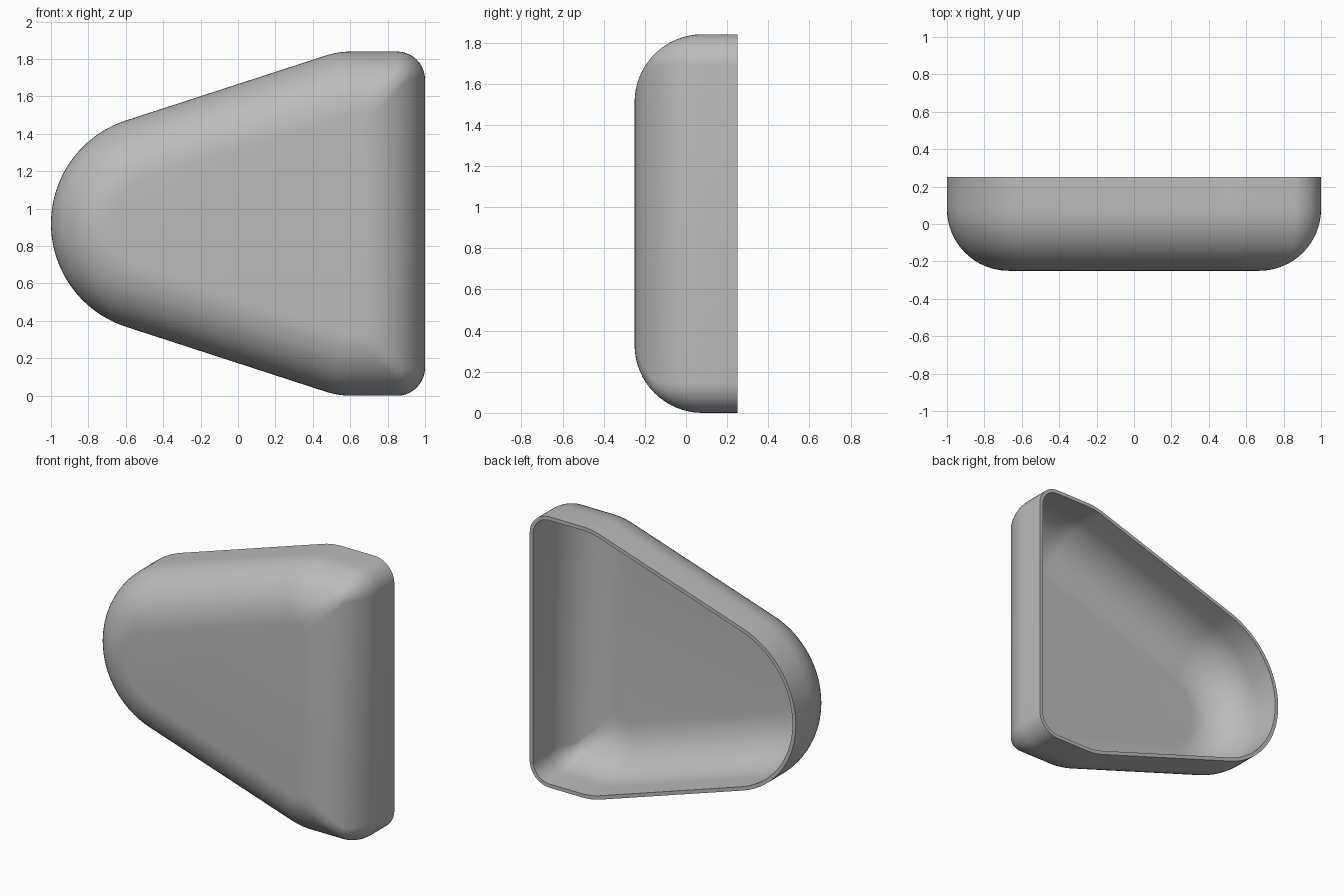
import bpy
import bmesh
from math import sin, cos, tan, pi, radians, sqrt
from mathutils import Vector

cube = bpy.data.objects.get("Cube")
if cube:
    bpy.data.objects.remove(cube, do_unlink=True)

# Main sizes
HALF_H, HALF_D, WALL, FILLET = 0.92, 0.25, 0.025, 0.33
SLOPE = radians(18)
BEND_X = 0.535
STEPS = 16

# Tapered outline before rounding: nose, two bends, two square corners
apex = BEND_X - HALF_H / tan(SLOPE)
nose_r = (-1 - apex) / (1 / sin(SLOPE) - 1)
corners = [(apex, 0, nose_r, 40), (BEND_X, -HALF_H, 0.45, 8), (1, -HALF_H, 0.15, 10),
           (1, HALF_H, 0.15, 10), (BEND_X, HALF_H, 0.45, 8)]


def outline(inset):
    """Rounded outline moved inward by inset, with a fixed point count."""
    points = []
    for i, (x, z, radius, steps) in enumerate(corners):
        here = Vector((x, z))
        before = (here - Vector(corners[i - 1][:2])).normalized()
        after = (Vector(corners[(i + 1) % len(corners)][:2]) - here).normalized()
        n1 = Vector((before.y, -before.x))
        n2 = Vector((after.y, -after.x))
        bisector = (n1 + n2) / (1 + n1.dot(n2))
        r = max(radius - inset, 0.06)
        centre = here - bisector * (inset + r)
        angle = -n1.angle_signed(n2)
        for s in range(steps + 1):
            a = angle * s / steps
            normal = Vector((n1.x * cos(a) - n1.y * sin(a), n1.x * sin(a) + n1.y * cos(a)))
            points.append(centre + normal * r)
    return points


def profile(offset):
    """Inset and depth pairs from the open back to the flat front."""
    r = FILLET - offset
    pairs = [(offset, HALF_D)]
    for s in range(STEPS + 1):
        a = pi / 2 * s / STEPS
        pairs.append((FILLET - r * cos(a), FILLET - HALF_D - r * sin(a)))
    return pairs


def skin(bm, offset):
    """One skin of the shell; returns its back edge ring."""
    rings = [[bm.verts.new((p.x, y, p.y + HALF_H)) for p in outline(d)]
             for d, y in profile(offset)]
    for a, b in zip(rings, rings[1:]):
        bridge(bm, a, b)
    bm.faces.new(rings[-1])
    return rings[0]


def bridge(bm, a, b):
    for i in range(len(a)):
        j = (i + 1) % len(a)
        bm.faces.new((a[i], a[j], b[j], b[i]))


# Hollow shell: outer skin, inner skin and the rim between them
bm = bmesh.new()
outer = skin(bm, 0)
inner = skin(bm, WALL)
bridge(bm, outer, inner)
bmesh.ops.recalc_face_normals(bm, faces=bm.faces)
mesh = bpy.data.meshes.new("cover_shell")
bm.to_mesh(mesh)
bm.free()
shell = bpy.data.objects.new("cover_shell", mesh)
bpy.context.collection.objects.link(shell)

# Plain grey material
grey = bpy.data.materials.new("plain_grey")
grey.use_nodes = True
grey.diffuse_color = (0.5, 0.5, 0.5, 1)
grey.node_tree.nodes["Principled BSDF"].inputs["Base Color"].default_value = (0.5, 0.5, 0.5, 1)
mesh.materials.append(grey)

# Smooth shading with a sharp rim
bpy.ops.object.select_all(action="DESELECT")
shell.select_set(True)
bpy.context.view_layer.objects.active = shell
bpy.ops.object.shade_smooth_by_angle(angle=radians(35))
